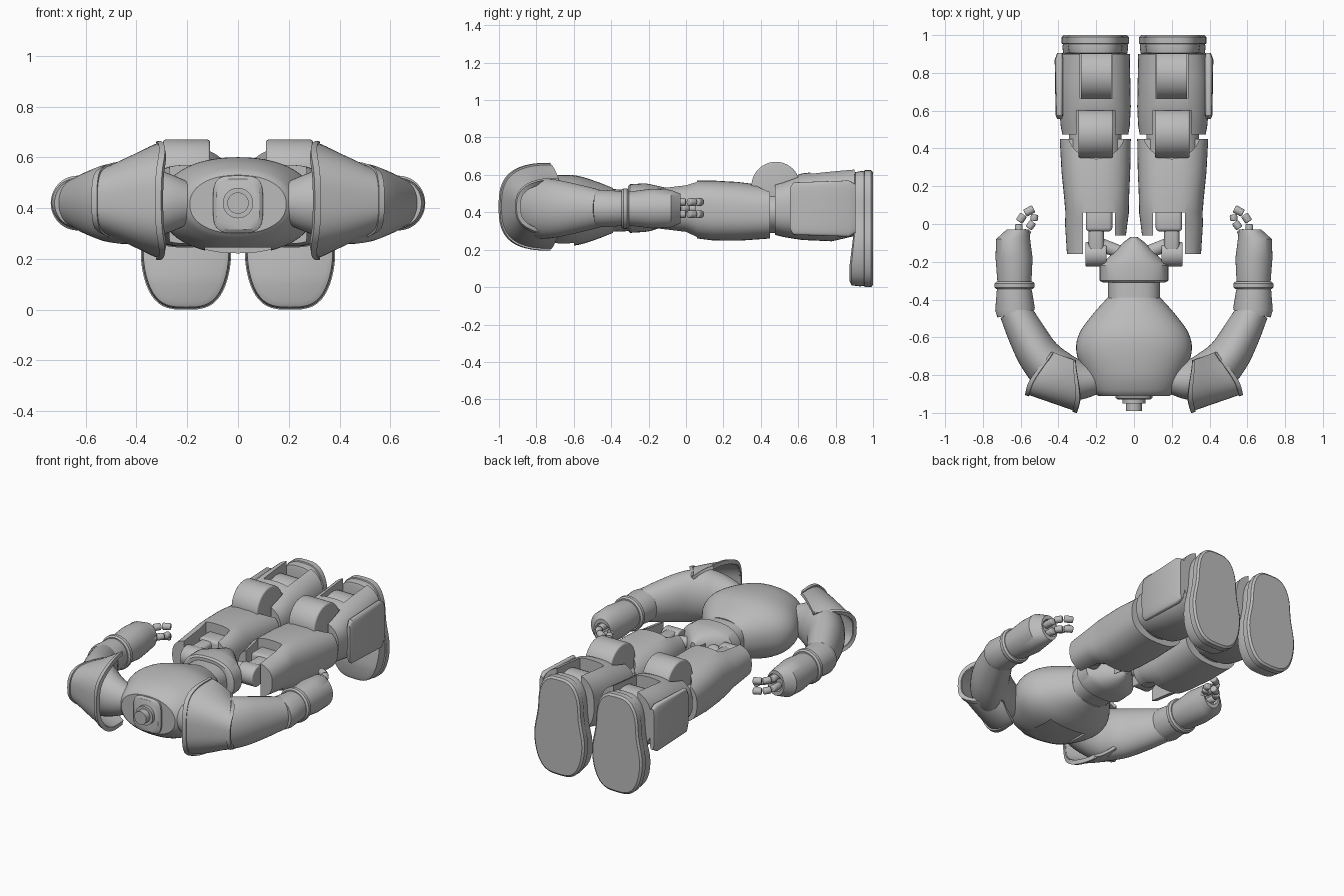
import bpy, bmesh, math
from mathutils import Vector, Matrix

if "Cube" in bpy.data.objects:
    bpy.data.objects.remove(bpy.data.objects["Cube"])

GREY = (0.5, 0.5, 0.5, 1)
mat = bpy.data.materials.new("matte grey")
mat.use_nodes = True
mat.diffuse_color = GREY
mat.node_tree.nodes["Principled BSDF"].inputs["Base Color"].default_value = GREY


def make(name, bm, mirror=True, cutters=(), solid=0, bevel=0):
    """Finish a mesh: cut, thicken, bevel, mirror, smooth."""
    bmesh.ops.recalc_face_normals(bm, faces=bm.faces)
    me = bpy.data.meshes.new(name)
    bm.to_mesh(me)
    bm.free()
    ob = bpy.data.objects.new(name, me)
    bpy.context.collection.objects.link(ob)
    me.materials.append(mat)
    for c in cutters:
        m = ob.modifiers.new("cut", "BOOLEAN")
        m.operation, m.object, m.solver = "DIFFERENCE", c, "EXACT"
    if solid:
        m = ob.modifiers.new("thickness", "SOLIDIFY")
        m.thickness, m.offset = solid, 0
    if bevel:
        m = ob.modifiers.new("bevel", "BEVEL")
        m.width, m.segments, m.limit_method = bevel, 3, "ANGLE"
    if mirror:
        ob.modifiers.new("mirror", "MIRROR").use_mirror_merge = False
    deps = bpy.context.evaluated_depsgraph_get()
    ob.data = bpy.data.meshes.new_from_object(ob.evaluated_get(deps))
    ob.modifiers.clear()
    bpy.ops.object.select_all(action="DESELECT")
    ob.select_set(True)
    bpy.context.view_layer.objects.active = ob
    bpy.ops.object.shade_smooth_by_angle(angle=math.radians(35))
    return ob


def bridge(bm, rings):
    """Join neighbouring closed rings with quads."""
    n = len(rings[0])
    for a, b in zip(rings, rings[1:]):
        for k in range(n):
            bm.faces.new((a[k], a[(k + 1) % n], b[(k + 1) % n], b[k]))


def loft(stations, p=2.0, n=40, follow=False):
    """Skin superellipse rings given as (x, y, z, half width, half height)."""
    bm = bmesh.new()
    pts = [Vector(s[:3]) for s in stations]
    rings = []
    for i, (x, y, z, rw, rh) in enumerate(stations):
        t = pts[min(i + 1, len(pts) - 1)] - pts[max(i - 1, 0)] if follow else Vector((0, 1, 0))
        side = Vector((t.y, -t.x, 0)).normalized()
        ring = []
        for k in range(n):
            a = math.tau * k / n
            c, s = math.cos(a), math.sin(a)
            cu = math.copysign(abs(c) ** (2 / p), c) * rw
            su = math.copysign(abs(s) ** (2 / p), s) * rh
            ring.append(bm.verts.new(pts[i] + side * cu + Vector((0, 0, su))))
        rings.append(ring)
    bridge(bm, rings)
    bm.faces.new(rings[0])
    bm.faces.new(rings[-1])
    return bm


def smooth_path(st, steps=5):
    """Catmull-Rom refinement of loft stations."""
    out = []
    for i in range(len(st) - 1):
        q = [st[max(i - 1, 0)], st[i], st[i + 1], st[min(i + 2, len(st) - 1)]]
        for k in range(steps):
            t = k / steps
            out.append([0.5 * (2 * b + (c - a) * t + (2 * a - 5 * b + 4 * c - d) * t * t
                               + (3 * b - a - 3 * c + d) * t ** 3) for a, b, c, d in zip(*q)])
    return out + [list(st[-1])]


def box(x0, x1, y0, y1, z0, z1):
    bm = bmesh.new()
    bmesh.ops.create_cube(bm, size=1)
    for v in bm.verts:
        v.co = Vector(((x0 + x1) / 2 + v.co.x * (x1 - x0), (y0 + y1) / 2 + v.co.y * (y1 - y0),
                       (z0 + z1) / 2 + v.co.z * (z1 - z0)))
    return bm


def cyl(a, b, r, n=40):
    a, b = Vector(a), Vector(b)
    bm = bmesh.new()
    rot = (b - a).to_track_quat("Z", "Y").to_matrix().to_4x4()
    bmesh.ops.create_cone(bm, cap_ends=True, segments=n, radius1=r, radius2=r,
                          depth=(b - a).length, matrix=Matrix.Translation((a + b) / 2) @ rot)
    return bm


def cutter(name, bm):
    ob = make(name, bm, mirror=False)
    ob.hide_render = True
    ob.hide_set(True)
    return ob


# Torso, neck and pelvis
flat_back = cutter("back_cutter", box(-0.13, 0.13, -0.83, -0.6, 0.1, 0.245))
make("torso", loft(smooth_path([
    (0, -0.91, 0.415, 0.19, 0.115), (0, -0.88, 0.415, 0.22, 0.14), (0, -0.8, 0.41, 0.26, 0.175),
    (0, -0.68, 0.41, 0.305, 0.19), (0, -0.58, 0.41, 0.29, 0.185), (0, -0.48, 0.41, 0.22, 0.155),
    (0, -0.39, 0.41, 0.14, 0.12)]), p=2.2, n=56), False, [flat_back])
make("collar", loft([(0, -0.93, 0.415, 0.085, 0.1), (0, -0.92, 0.415, 0.098, 0.113),
                     (0, -0.85, 0.415, 0.1, 0.115)], p=4), False)
make("neck_base", cyl((0, -0.95, 0.42), (0, -0.9, 0.42), 0.06), False)
make("neck_peg", cyl((0, -0.99, 0.42), (0, -0.9, 0.42), 0.042), False)
make("waist", loft([(0, -0.42, 0.41, 0.138, 0.115), (0, -0.29, 0.41, 0.138, 0.11)], p=2.6), False)
make("pelvis", loft([(0, -0.31, 0.42, 0.165, 0.12), (0, -0.3, 0.42, 0.182, 0.13),
                     (0, -0.22, 0.425, 0.182, 0.13), (0, -0.19, 0.425, 0.15, 0.125),
                     (0, -0.1, 0.43, 0.06, 0.1), (0, -0.07, 0.43, 0.02, 0.07)], p=2.4), False)
make("hip_axle", cyl((0.02, -0.17, 0.45), (0.2, -0.1, 0.45), 0.035))

# Arms
make("upper_arm", loft(smooth_path([
    (0.09, -0.84, 0.42, 0.02, 0.02), (0.2, -0.83, 0.42, 0.075, 0.085), (0.31, -0.825, 0.42, 0.11, 0.13),
    (0.41, -0.79, 0.42, 0.125, 0.16), (0.5, -0.7, 0.42, 0.112, 0.155), (0.57, -0.58, 0.42, 0.1, 0.13),
    (0.63, -0.46, 0.42, 0.085, 0.1)]), follow=True))
make("elbow", loft([(0.6, -0.52, 0.42, 0.085, 0.095), (0.635, -0.4, 0.42, 0.075, 0.085)], follow=True))
make("cuff", loft([(0.625, -0.475, 0.42, 0.1, 0.098), (0.63, -0.45, 0.42, 0.105, 0.1),
                   (0.635, -0.33, 0.42, 0.09, 0.092)], follow=True))
make("forearm_band", loft([(0.632, -0.345, 0.42, 0.095, 0.1), (0.632, -0.335, 0.42, 0.106, 0.108),
                           (0.632, -0.315, 0.42, 0.106, 0.108), (0.632, -0.305, 0.42, 0.095, 0.1)]))
wrist_cut = cutter("wrist_cutter", cyl((0.61, -0.07, 0.42), (0.61, 0.1, 0.42), 0.055))
make("forearm", loft([(0.633, -0.31, 0.42, 0.09, 0.09), (0.635, -0.18, 0.42, 0.098, 0.106),
                      (0.64, -0.08, 0.42, 0.09, 0.1), (0.615, -0.03, 0.42, 0.06, 0.08)]),
     cutters=[wrist_cut])


def chain(name, pts, r):
    for i, (a, b) in enumerate(zip(pts, pts[1:])):
        a, b = Vector(a), Vector(b)
        make(f"{name}_{i + 1}", cyl(a.lerp(b, 0.05), a.lerp(b, 0.88), r, 16), bevel=0.007)


for j, z in enumerate((0.39, 0.455)):
    chain(f"finger_{j + 1}", [(0.61, -0.08, z), (0.61, 0.01, z), (0.58, 0.055, z), (0.525, 0.085, z)], 0.021)
chain("thumb", [(0.58, -0.08, 0.42), (0.56, -0.025, 0.42), (0.53, 0.015, 0.42), (0.525, 0.055, 0.42)], 0.02)


# Shoulder guard: curved strap wrapping the shoulder, open to the rear
def guard_point(u, t, grow):
    wide = 0.14 * (1 - 0.55 * max(0, abs(2 * t - 1) * 1.6 - 0.6) ** 2)
    h = 0.218 - 0.085 * max(u, 0) ** 1.4 + grow
    a = math.pi * (t - 0.5)
    reach = 0.25 * (1 - abs(math.cos(a)) ** 0.8) - grow
    z = math.copysign(abs(math.sin(a)) ** 0.7, a) * h
    along = Vector((0.945, 0.327, 0)) * ((2 * u - 1) * wide)
    return Vector((0.435, -0.938, 0.43)) + along + Vector((-0.26, 0.95, 0)) * reach + Vector((0, 0, z))


def guard(u0, u1, grow):
    bm = bmesh.new()
    nu, nt = 8, 40
    g = [[bm.verts.new(guard_point(u0 + (u1 - u0) * i / nu, j / nt, grow))
          for j in range(nt + 1)] for i in range(nu + 1)]
    for i in range(nu):
        for j in range(nt):
            bm.faces.new((g[i][j], g[i + 1][j], g[i + 1][j + 1], g[i][j + 1]))
    return bm


make("shoulder_guard", guard(0, 1, 0), solid=0.018)
make("guard_inner_rim", guard(-0.02, 0.07, 0.005), solid=0.024)
make("guard_outer_rim", guard(0.94, 1.02, 0.005), solid=0.022)

# Thighs, with slots for the hip joint and knee
hip_slot = cutter("hip_slot_cutter", box(0.1, 0.27, -0.3, 0.06, 0, 1))
hip_step = cutter("hip_step_cutter", box(-0.05, 0.2, -0.3, -0.06, 0, 1))
knee_scoop = cutter("knee_scoop_cutter", cyl((0.2, 0.5, 0.46), (0.2, 0.5, 0.9), 0.155))
make("thigh", loft([
    (0.205, -0.16, 0.42, 0.15, 0.11), (0.2, 0.0, 0.42, 0.165, 0.13), (0.195, 0.06, 0.415, 0.168, 0.155),
    (0.198, 0.14, 0.41, 0.172, 0.16), (0.202, 0.28, 0.405, 0.182, 0.157), (0.205, 0.45, 0.4, 0.188, 0.14)],
    p=2.6, n=56), cutters=[hip_slot, hip_step, knee_scoop])
make("hip_joint", cyl((0.145, -0.16, 0.44), (0.258, -0.16, 0.44), 0.065), bevel=0.008)
make("hip_link", box(0.16, 0.24, -0.15, 0.08, 0.37, 0.5), bevel=0.02)
make("hip_fork", box(0.115, 0.255, -0.04, 0.08, 0.34, 0.51), bevel=0.02)

# Knees
make("knee", cyl((0.11, 0.48, 0.54), (0.295, 0.48, 0.54), 0.13, 56), bevel=0.01)
make("knee_core", loft([(0.205, 0.3, 0.4, 0.14, 0.11), (0.205, 0.65, 0.4, 0.14, 0.11)]))

# Shins, with an open ankle window
ankle_window = cutter("ankle_window_cutter", box(0.115, 0.285, 0.665, 1.0, 0.46, 0.9))
shin_scoop = cutter("shin_scoop_cutter", box(0.1, 0.305, 0.3, 0.6, 0.45, 0.9))
make("shin", loft([
    (0.205, 0.475, 0.42, 0.175, 0.14), (0.205, 0.52, 0.42, 0.183, 0.152), (0.207, 0.62, 0.43, 0.19, 0.178),
    (0.21, 0.78, 0.435, 0.19, 0.19), (0.205, 0.9, 0.455, 0.183, 0.182)], p=2.6, n=56),
    cutters=[ankle_window, shin_scoop])
make("ankle", cyl((0.12, 0.79, 0.45), (0.28, 0.79, 0.45), 0.135))
make("calf_panel", loft([(0.395, 0.555, 0.42, 0.012, 0.11), (0.395, 0.575, 0.42, 0.02, 0.14),
                         (0.395, 0.87, 0.42, 0.025, 0.15), (0.392, 0.905, 0.42, 0.015, 0.13)], p=4))


# Feet: pinched sole outlines stacked along the leg, thicker at the toe
def foot(layers, n=56):
    bm = bmesh.new()
    rings = []
    for y, toe_y, shrink in layers:
        ring = []
        for k in range(n):
            c, s = math.cos(math.tau * k / n), math.sin(math.tau * k / n)
            up = math.copysign(abs(s) ** 0.85, s)
            half = (0.174 + 0.009 * math.tanh(-4 * up)
                    - 0.012 * math.exp(-((up - 0.3) / 0.3) ** 2) - shrink)
            z = 0.3 + up * ((0.325 if s > 0 else 0.3) - shrink)
            toe = max(0.0, min(1.0, (0.32 - z) / 0.2))
            ring.append(bm.verts.new((0.205 + math.copysign(abs(c) ** 0.62, c) * half,
                                      y + (toe_y - y) * toe, z)))
        rings.append(ring)
    bridge(bm, rings)
    bm.faces.new(rings[-1])
    # Close the instep with strips joining both sides
    for k in range(-n // 4, n // 4):
        q = [rings[0][i % n] for i in (k, k + 1, n // 2 - k - 1, n // 2 - k)]
        bm.faces.new(list(dict.fromkeys(q)))
    return bm


make("foot", foot([(0.9, 0.875, 0.03), (0.905, 0.885, 0.01), (0.94, 0.93, 0.004), (0.985, 0.985, 0.012)]))
make("sole", foot([(0.95, 0.95, 0.012), (0.955, 0.955, 0), (0.99, 0.99, 0), (1.0, 1.0, 0.012)]))
